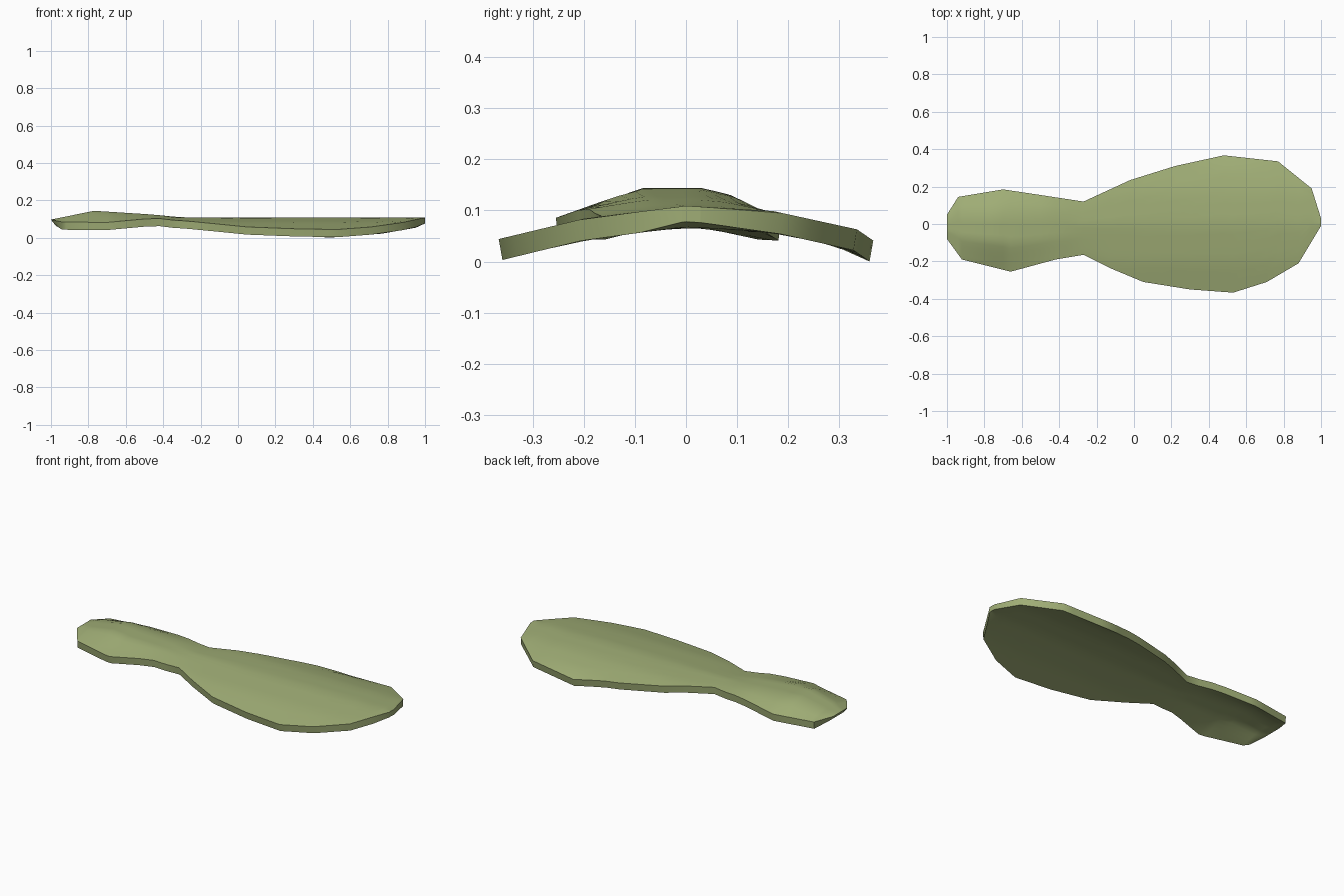
import bpy, bmesh

if "Cube" in bpy.data.objects:
    bpy.data.objects.remove(bpy.data.objects["Cube"])

def interp(keys, v):
    """Piecewise linear lookup through (position, value) keys."""
    if v <= keys[0][0]:
        return keys[0][1]
    for (a, fa), (b, fb) in zip(keys, keys[1:]):
        if v <= b:
            return fa + (fb - fa) * (v - a) / (b - a)
    return keys[-1][1]

# outline of the sole: back (+y) and front (-y) edges
BACK = [(-1, .05), (-.94, .145), (-.7, .185), (-.5, .155), (-.27, .12), (-.02, .235),
        (.22, .31), (.48, .367), (.77, .335), (.95, .19), (1, .03)]
FRONT = [(-1, -.08), (-.92, -.19), (-.66, -.255), (-.42, -.19), (-.27, -.165), (-.13, -.235),
         (.05, -.31), (.3, -.35), (.53, -.367), (.71, -.31), (.88, -.21), (1, -.01)]
# heights: arched blade across y, domed heel along x
ARCH = [(-.367, .047), (-.2, .087), (0, .112), (.17, .102), (.335, .066), (.367, .044)]
HEEL_EDGE = [(-1, .1), (-.94, .087), (-.7, .085), (-.45, .108), (-.27, .096)]
HEEL_MID = [(-1, .1), (-.77, .147), (-.5, .13), (-.27, .112)]
DOME = [(-1, 0), (-.5, .75), (-.3, 1), (.3, 1), (.6, .75), (1, 0)]
THICK = [(-1, .032), (-.94, .041), (.95, .041), (1, .031)]

def top_z(x, y, t):
    e, m = interp(HEEL_EDGE, x), interp(HEEL_MID, x)
    heel = e + (m - e) * interp(DOME, t)
    w = min(1, max(0, (x + .4) / .15))
    return heel * (1 - w) + interp(ARCH, y) * w

xs = sorted({x for x, _ in BACK + FRONT} | {-.77, -.35, .15, .4, .62})
COLS = 14

bm = bmesh.new()
top, bot = [], []
for x in xs:
    y0, y1 = interp(FRONT, x), interp(BACK, x)
    rt, rb = [], []
    for j in range(COLS + 1):
        t = -1 + 2 * j / COLS
        y = y0 + (y1 - y0) * (t + 1) / 2
        z = top_z(x, y, t)
        rt.append(bm.verts.new((x, y, z)))
        # underside sits slightly inside the rim
        xb = x + .025 if x == -1 else x
        rb.append(bm.verts.new((xb, y * .98, max(0.003, z - interp(THICK, x)))))
    top.append(rt)
    bot.append(rb)

for i in range(len(xs) - 1):
    for j in range(COLS):
        bm.faces.new((top[i][j], top[i + 1][j], top[i + 1][j + 1], top[i][j + 1]))
        bm.faces.new((bot[i][j], bot[i][j + 1], bot[i + 1][j + 1], bot[i + 1][j]))
    for j in (0, COLS):
        bm.faces.new((top[i][j], bot[i][j], bot[i + 1][j], top[i + 1][j]))
for i in (0, -1):
    for j in range(COLS):
        bm.faces.new((top[i][j], top[i][j + 1], bot[i][j + 1], bot[i][j]))
bmesh.ops.recalc_face_normals(bm, faces=bm.faces[:])
# rest on the ground
low = min(v.co.z for v in bm.verts)
bmesh.ops.translate(bm, verts=bm.verts[:], vec=(0, 0, -low))

mesh = bpy.data.meshes.new("sole")
bm.to_mesh(mesh)
bm.free()
sole = bpy.data.objects.new("sole", mesh)
bpy.context.collection.objects.link(sole)

mat = bpy.data.materials.new("moss green")
mat.diffuse_color = (.35, .42, .18, 1)
mat.use_nodes = True
mat.node_tree.nodes["Principled BSDF"].inputs["Base Color"].default_value = mat.diffuse_color
mesh.materials.append(mat)

bpy.context.view_layer.objects.active = sole
sole.select_set(True)
bpy.ops.object.shade_smooth_by_angle(angle=.8)
